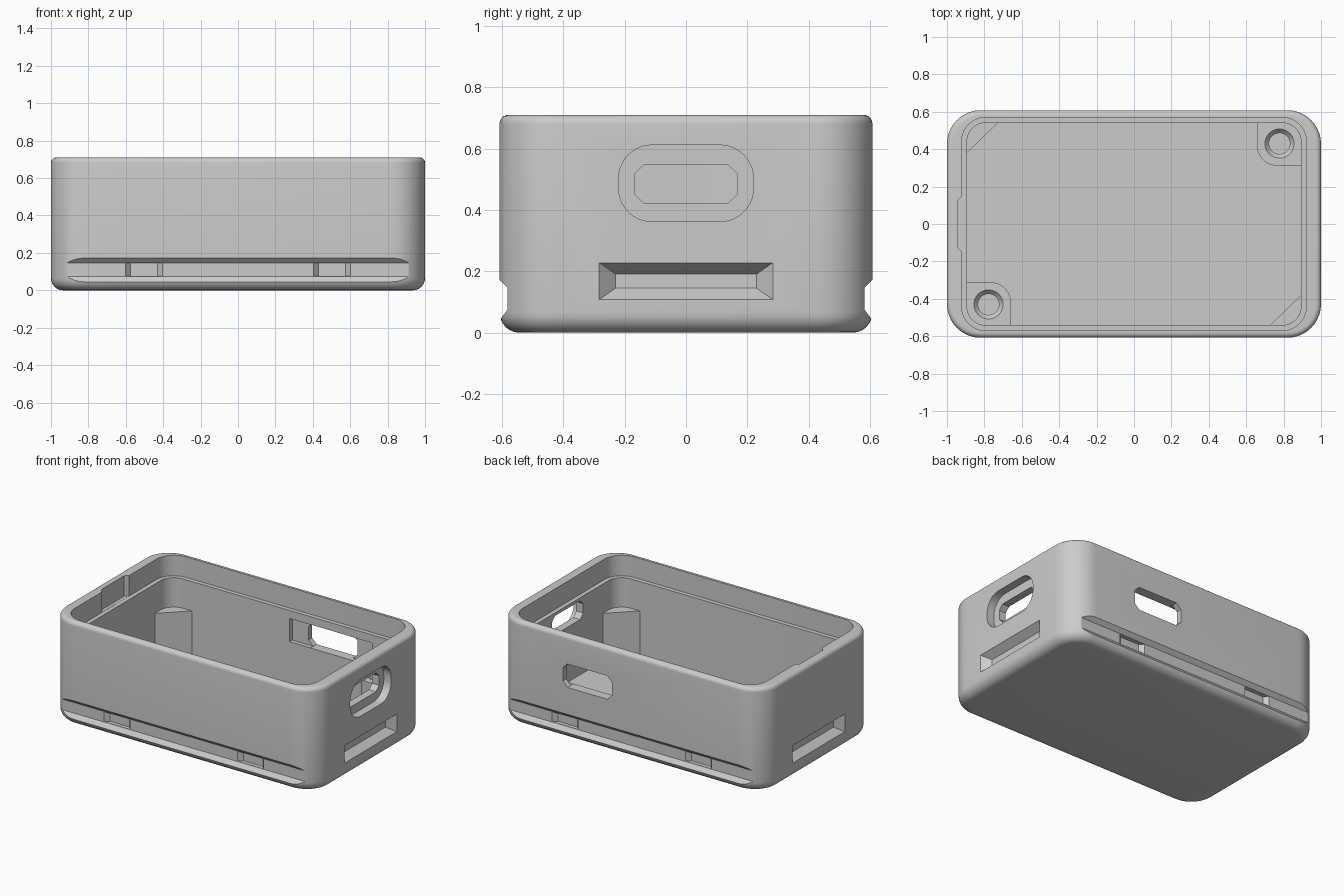
import bpy, bmesh, math
from mathutils import Matrix

cube = bpy.data.objects.get("Cube")
if cube:
    bpy.data.objects.remove(cube, do_unlink=True)

GREY = (0.6, 0.6, 0.6, 1)
grey = bpy.data.materials.new("plain grey")
grey.use_nodes = True
grey.diffuse_color = GREY
grey.node_tree.nodes["Principled BSDF"].inputs["Base Color"].default_value = GREY


def ring(hx, hy, r, z, cx=0, cy=0, seg=10):
    """Rounded rectangle; r is one radius or four, anticlockwise from (+x, +y)."""
    radii = r if isinstance(r, tuple) else (r,) * 4
    pts = []
    for k, (sx, sy) in enumerate([(1, 1), (-1, 1), (-1, -1), (1, -1)]):
        q = radii[k]
        for i in range(seg + 1):
            a = math.pi / 2 * (k + i / seg)
            pts.append((cx + sx * (hx - q) + q * math.cos(a),
                        cy + sy * (hy - q) + q * math.sin(a), z))
    return pts


def loft(name, rings, matrix=Matrix()):
    """Closed solid skinned through a stack of rings."""
    bm = bmesh.new()
    loops = [[bm.verts.new(p) for p in pts] for pts in rings]
    n = len(loops[0])
    for low, high in zip(loops, loops[1:]):
        for i in range(n):
            j = (i + 1) % n
            bm.faces.new((low[i], low[j], high[j], high[i]))
    bm.faces.new(loops[0][::-1])
    bm.faces.new(loops[-1])
    bmesh.ops.remove_doubles(bm, verts=bm.verts, dist=1e-5)
    bmesh.ops.recalc_face_normals(bm, faces=bm.faces)
    bm.transform(matrix)
    mesh = bpy.data.meshes.new(name)
    bm.to_mesh(mesh)
    bm.free()
    mesh.materials.append(grey)
    obj = bpy.data.objects.new(name, mesh)
    bpy.context.collection.objects.link(obj)
    return obj


def activate(obj):
    bpy.ops.object.select_all(action="DESELECT")
    obj.select_set(True)
    bpy.context.view_layer.objects.active = obj


def cut(target, cutter):
    cutter.hide_render = True
    mod = target.modifiers.new("cut", "BOOLEAN")
    mod.operation = "DIFFERENCE"
    mod.solver = "EXACT"
    mod.object = cutter
    activate(target)
    bpy.ops.object.modifier_apply(modifier=mod.name)
    bpy.data.objects.remove(cutter, do_unlink=True)


def smooth(obj):
    activate(obj)
    bpy.ops.object.shade_smooth_by_angle(angle=math.radians(30))


def facing(degrees):
    """Local z points out of a wall: 0 front, 90 +x end, 180 back, -90 -x end."""
    return Matrix.Rotation(math.radians(degrees), 4, "Z") @ Matrix.Rotation(math.pi / 2, 4, "X")


L, W, H, R = 1.0, 0.608, 0.71, 0.18
FLOOR, LEDGE, POST = 0.045, 0.57, 0.37


def outer(inset, z):
    return ring(L - inset, W - inset, R - inset, z)


# Case shell: rounded outside, stepped lip and cavity inside
FB, FT = 0.065, 0.028
steps = [math.pi / 2 * i / 6 for i in range(7)]
sections = [outer(FB * (1 - math.sin(a)), FB * (1 - math.cos(a))) for a in steps]
sections += [outer(FT * (1 - math.cos(a)), H - FT * (1 - math.sin(a))) for a in steps]
sections += [ring(0.922, 0.57, 0.13, z) for z in (H, LEDGE)]
sections += [ring(0.893, 0.541, 0.1, z) for z in (LEDGE, FLOOR)]
case = loft("case_shell", sections)

# Long grip slots running out into the corners, each with two deeper pockets
for turn in (0, 180):
    cut(case, loft("grip_slot", [
        ring(1.1, 0.036, 0, 0.582, 0, 0.111),
        ring(1.1, 0.066, 0, W, 0, 0.107),
        ring(1.1, 0.066, 0, 0.7, 0, 0.107)], facing(turn)))
    for side in (-1, 1):
        cut(case, loft("grip_pocket", [
            ring(0.073, 0.034, 0, 0.555, side * 0.503, 0.111),
            ring(0.1, 0.034, 0, 0.584, side * 0.503, 0.111)], facing(turn)))

# Tapered slots on both ends
for turn in (90, -90):
    cut(case, loft("end_slot", [
        ring(0.23, 0.023, 0, 0.95, 0, 0.168),
        ring(0.283, 0.06, 0, L, 0, 0.168),
        ring(0.283, 0.06, 0, 1.1, 0, 0.168)], facing(turn)))

# Oval port on the +x end: rounded recess and chamfered opening
cut(case, loft("port_recess", [ring(0.22, 0.125, 0.11, c, 0, 0.487)
                               for c in (0.945, 1.1)], facing(90)))
cut(case, loft("port_opening", [ring(0.168, 0.064, 0.032, c, 0, 0.485, 1)
                                for c in (0.8, 1.05)], facing(90)))

# Back window with a wider recess of the same height on the inside
cut(case, loft("window_recess", [ring(0.31, 0.079, 0, c, -0.32, 0.436)
                                 for c in (0.45, 0.57)], facing(180)))
cut(case, loft("window_opening", [ring(0.185, 0.08, 0.035, c, -0.318, 0.436, 1)
                                  for c in (0.5, 0.7)], facing(180)))

# Catch notch in the lip on the -x end
cut(case, loft("lip_notch", [ring(0.0475, 0.145, 0.022, z, -0.8975, 0, 1)
                             for z in (LEDGE + 0.001, 0.8)]))
smooth(case)

# Screw posts and plain corner supports, in opposite corners
for name, turn in (("back", 0), ("front", math.pi)):
    spin = Matrix.Rotation(turn, 4, "Z")
    post = loft(name + "_screw_post", [
        ring(0.125, 0.121, (0.1, 0, 0.11, 0), z, 0.782, 0.432)
        for z in (FLOOR - 0.02, POST)], spin)
    cut(post, loft("screw_hole", [
        ring(r, r, r, z, 0.778, 0.43)
        for r, z in ((0.056, 0.12), (0.056, 0.345), (0.066, 0.355), (0.078, POST),
                     (0.078, 0.5))], spin))
    smooth(post)
    loft(name + "_corner_support", [
        [(-0.72, 0.548, z), (-0.91, 0.553, z), (-0.905, 0.369, z)]
        for z in (FLOOR - 0.02, POST)], spin)
